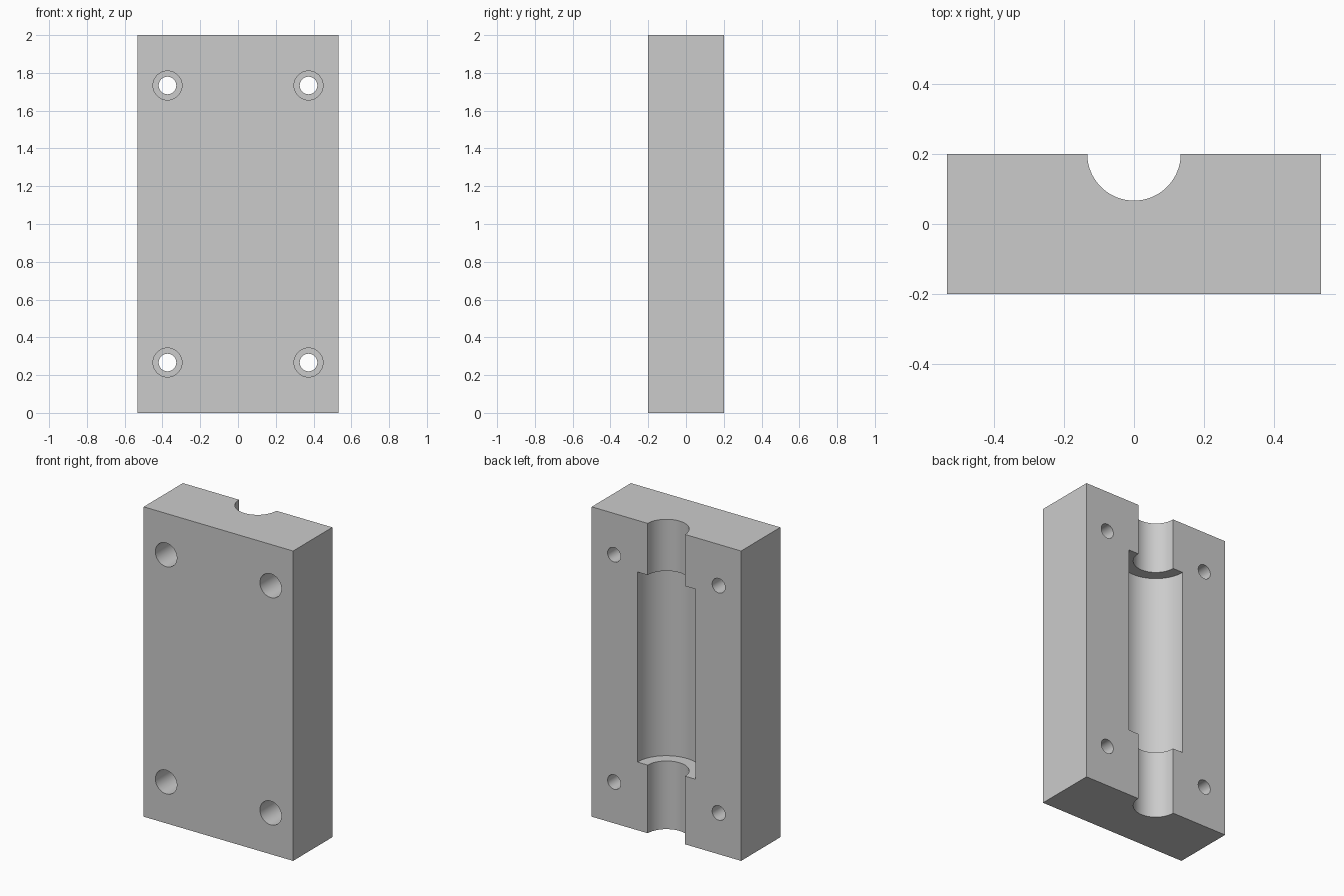
import bpy
from math import radians

cube = bpy.data.objects.get("Cube")
if cube:
    bpy.data.objects.remove(cube, do_unlink=True)

U = 1 / 15                      # design unit
WIDTH, DEPTH, HEIGHT = 16 * U, 6 * U, 30 * U
BACK, FRONT = DEPTH / 2, -DEPTH / 2

grey = bpy.data.materials.new("plain grey")
grey.use_nodes = True
grey.diffuse_color = (0.6, 0.6, 0.6, 1)
grey.node_tree.nodes["Principled BSDF"].inputs["Base Color"].default_value = (0.6, 0.6, 0.6, 1)


def cylinder(radius, length, location, lying=False, sides=64):
    """Cylinder along z, or along y when lying."""
    bpy.ops.mesh.primitive_cylinder_add(
        vertices=sides, radius=radius, depth=length, location=location,
        rotation=(radians(90) if lying else 0, 0, 0))
    return bpy.context.object


def cut(target, cutter):
    """Subtract the cutter from the target and discard it."""
    mod = target.modifiers.new("cut", 'BOOLEAN')
    mod.operation, mod.solver, mod.object = 'DIFFERENCE', 'EXACT', cutter
    bpy.ops.object.select_all(action='DESELECT')
    bpy.context.view_layer.objects.active = target
    target.select_set(True)
    bpy.ops.object.modifier_apply(modifier=mod.name)
    bpy.data.objects.remove(cutter, do_unlink=True)


# Solid block
bpy.ops.mesh.primitive_cube_add(size=1, location=(0, 0, HEIGHT / 2))
block = bpy.context.object
block.name = "clamp_block"
block.scale = (WIDTH, DEPTH, HEIGHT)
bpy.ops.object.transform_apply(location=True, rotation=True, scale=True)
block.data.materials.append(grey)

# Half-round channel along the back, with a wider pocket in the middle
cut(block, cylinder(2 * U, HEIGHT + 0.2, (0, BACK, HEIGHT / 2)))
pocket_low, pocket_high = 6.6 * U, 25 * U
cut(block, cylinder(3.1 * U, pocket_high - pocket_low,
                    (0, BACK, (pocket_low + pocket_high) / 2)))

# Four bolt holes, counterbored from the front
BORE = 3.6 * U
for x in (-5.6 * U, 5.6 * U):
    for z in (4 * U, 26 * U):
        cut(block, cylinder(0.7 * U, DEPTH + 0.2, (x, 0, z), True, 48))
        cut(block, cylinder(1.15 * U, 2 * BORE, (x, FRONT, z), True, 48))

bpy.ops.object.select_all(action='DESELECT')
block.select_set(True)
bpy.context.view_layer.objects.active = block
bpy.ops.object.shade_smooth_by_angle(angle=radians(30))
